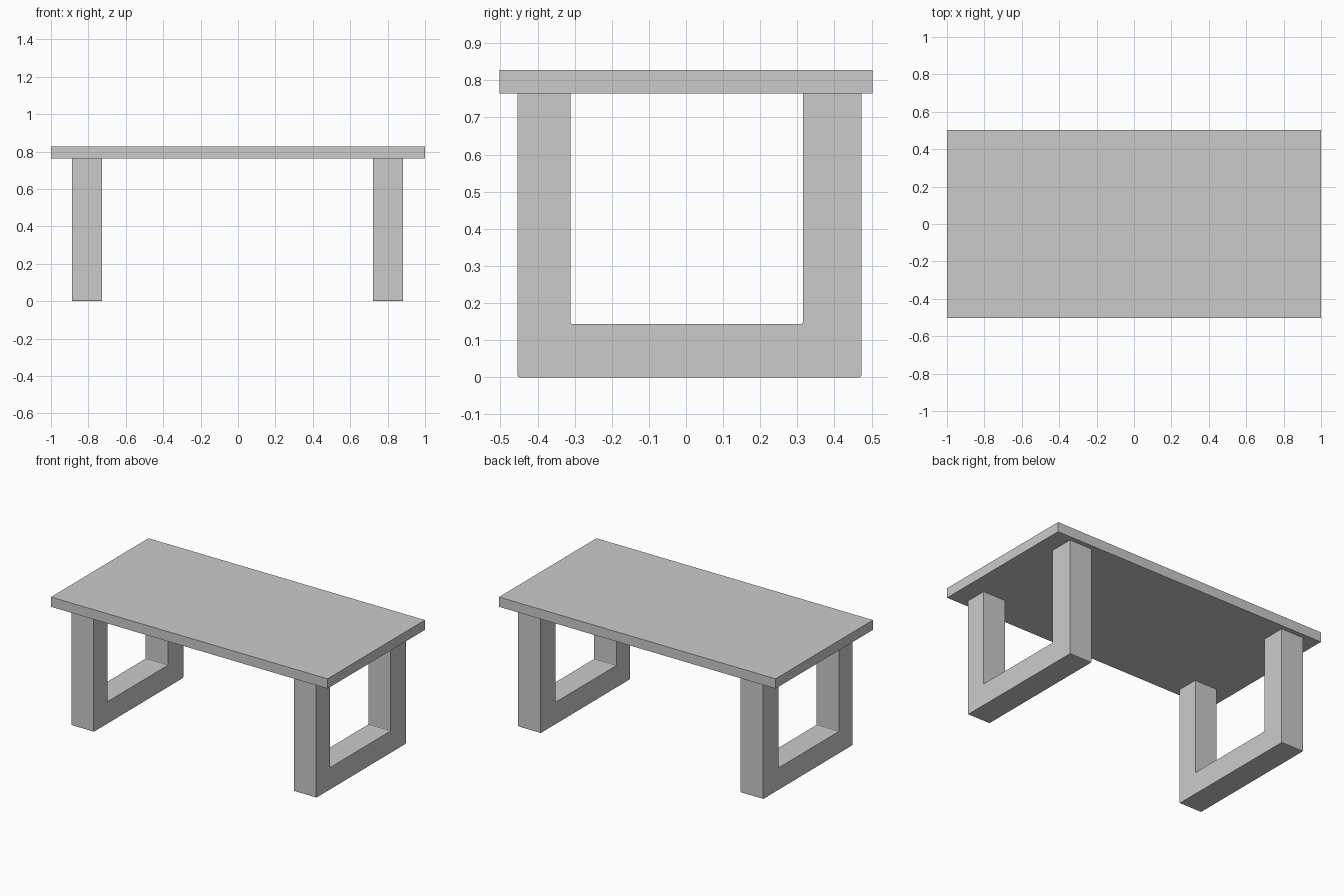
import bpy, bmesh

if "Cube" in bpy.data.objects:
    bpy.data.objects.remove(bpy.data.objects["Cube"])

def finish(name, bm):
    bmesh.ops.recalc_face_normals(bm, faces=bm.faces)
    mesh = bpy.data.meshes.new(name)
    bm.to_mesh(mesh)
    bm.free()
    obj = bpy.data.objects.new(name, mesh)
    bpy.context.collection.objects.link(obj)
    return obj

# Flat rectangular top
bm = bmesh.new()
bmesh.ops.create_cube(bm, size=1)
bmesh.ops.scale(bm, vec=(2.0, 1.006, 0.064), verts=bm.verts)
bmesh.ops.translate(bm, vec=(0, 0, 0.796), verts=bm.verts)
finish("table_top", bm)

# U-shaped leg frame profile (y, z), standing under the top
Y0, Y1, Y2, Y3 = -0.454, -0.311, 0.315, 0.473
BAR, TOP = 0.143, 0.764
PROFILE = [(Y0, 0), (Y3, 0), (Y3, TOP), (Y2, TOP),
           (Y2, BAR), (Y1, BAR), (Y1, TOP), (Y0, TOP)]

def leg_frame(name, x0, x1):
    bm = bmesh.new()
    face = bm.faces.new([bm.verts.new((x0, y, z)) for y, z in PROFILE])
    ext = bmesh.ops.extrude_face_region(bm, geom=[face])
    moved = [g for g in ext["geom"] if isinstance(g, bmesh.types.BMVert)]
    bmesh.ops.translate(bm, vec=(x1 - x0, 0, 0), verts=moved)
    # Slightly rounded outer and inner corners along the base bar
    corners = [e for e in bm.edges
               if abs(e.verts[0].co.x - e.verts[1].co.x) > 0.1
               and e.verts[0].co.z < TOP - 0.01]
    bmesh.ops.bevel(bm, geom=corners, offset=0.006, segments=2,
                    profile=0.5, affect='EDGES')
    return finish(name, bm)

leg_frame("left_leg_frame", -0.888, -0.727)
leg_frame("right_leg_frame", 0.722, 0.883)
